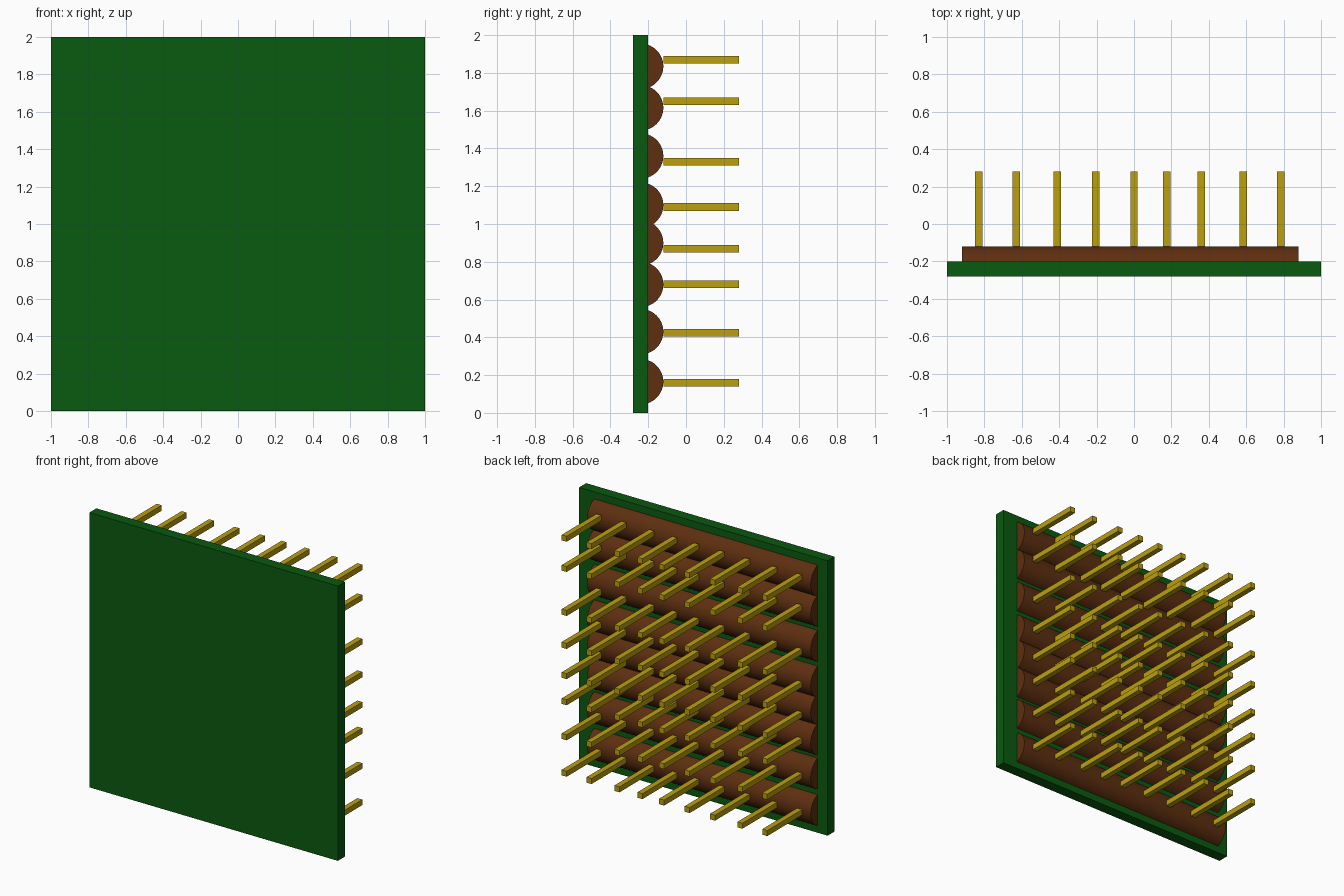
import bpy, bmesh, math
from mathutils import Matrix

cube = bpy.data.objects.get("Cube")
if cube:
    bpy.data.objects.remove(cube, do_unlink=True)


def material(name, rgb):
    mat = bpy.data.materials.new(name)
    mat.use_nodes = True
    colour = (*rgb, 1)
    mat.diffuse_color = colour
    mat.node_tree.nodes["Principled BSDF"].inputs["Base Color"].default_value = colour
    return mat


def finish(name, bm, mat):
    bmesh.ops.recalc_face_normals(bm, faces=bm.faces)
    mesh = bpy.data.meshes.new(name)
    bm.to_mesh(mesh)
    bm.free()
    mesh.materials.append(mat)
    obj = bpy.data.objects.new(name, mesh)
    bpy.context.collection.objects.link(obj)
    return obj


def box(name, lo, hi, mat):
    bm = bmesh.new()
    size = [b - a for a, b in zip(lo, hi)]
    centre = [(a + b) / 2 for a, b in zip(lo, hi)]
    bmesh.ops.create_cube(bm, size=1, matrix=Matrix.Translation(centre) @ Matrix.Diagonal((*size, 1)))
    return finish(name, bm, mat)


def ridge(name, z, mat):
    # Rounded cap of a cylinder, running along x against the board
    radius, axis_y = 0.12, -0.24
    limit = math.acos((BOARD_BACK - axis_y) / radius)
    bm = bmesh.new()
    rim = []
    for i in range(25):
        a = -limit + 2 * limit * i / 24
        rim.append(bm.verts.new((-0.92, axis_y + radius * math.cos(a), z + radius * math.sin(a))))
    face = bm.faces.new(rim)
    grown = bmesh.ops.extrude_face_region(bm, geom=[face], use_keep_orig=True)
    moved = [g for g in grown["geom"] if isinstance(g, bmesh.types.BMVert)]
    bmesh.ops.translate(bm, verts=moved, vec=(1.8, 0, 0))
    obj = finish(name, bm, mat)
    bpy.ops.object.select_all(action="DESELECT")
    obj.select_set(True)
    bpy.context.view_layer.objects.active = obj
    bpy.ops.object.shade_smooth_by_angle(angle=math.radians(30))


green = material("dark green", (0.003, 0.1, 0.005))
brown = material("soil brown", (0.11, 0.028, 0.005))
yellow = material("straw yellow", (0.5, 0.35, 0.004))

BOARD_BACK = -0.2
RIDGE_Z = [0.165, 0.43, 0.68, 0.9, 1.1, 1.36, 1.615, 1.835]
STALK_Z = [0.16, 0.425, 0.68, 0.87, 1.09, 1.33, 1.65, 1.87]
STALK_X = [-0.83, -0.63, -0.41, -0.205, 0, 0.175, 0.36, 0.585, 0.785]

# Board
box("field_board", (-1, -0.28, 0), (1, BOARD_BACK, 2), green)

# Ridges with a row of stalks on each
for row, (rz, sz) in enumerate(zip(RIDGE_Z, STALK_Z), 1):
    ridge(f"ridge_{row}", rz, brown)
    for col, x in enumerate(STALK_X, 1):
        box(f"stalk_{row}_{col}", (x - 0.02, -0.12, sz - 0.02), (x + 0.02, 0.28, sz + 0.02), yellow)
